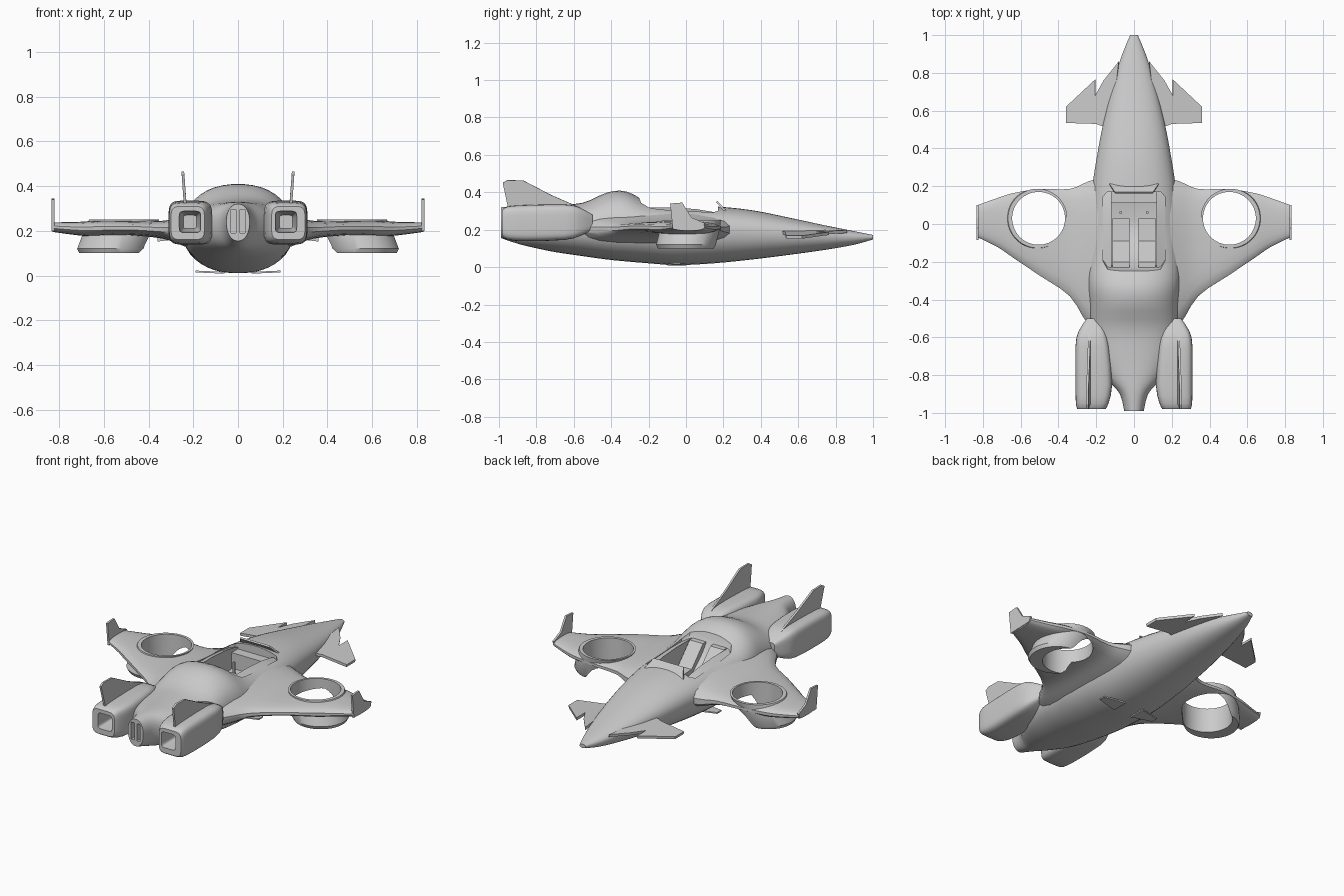
import bpy, bmesh, math
from mathutils import Vector

if "Cube" in bpy.data.objects:
    bpy.data.objects.remove(bpy.data.objects["Cube"])

grey = bpy.data.materials.new("light_grey")
grey.use_nodes = True
grey.diffuse_color = (0.6, 0.6, 0.6, 1)
grey.node_tree.nodes["Principled BSDF"].inputs["Base Color"].default_value = (0.6, 0.6, 0.6, 1)


def finish(name, bm):
    """Turn a bmesh into a grey object."""
    bmesh.ops.recalc_face_normals(bm, faces=bm.faces)
    me = bpy.data.meshes.new(name)
    bm.to_mesh(me)
    bm.free()
    me.materials.append(grey)
    ob = bpy.data.objects.new(name, me)
    bpy.context.collection.objects.link(ob)
    return ob


def activate(ob):
    bpy.ops.object.select_all(action="DESELECT")
    ob.select_set(True)
    bpy.context.view_layer.objects.active = ob


def smooth(ob, angle=35):
    activate(ob)
    bpy.ops.object.shade_smooth_by_angle(angle=math.radians(angle))


def cut(ob, cutter):
    """Subtract a cutter and throw it away."""
    mod = ob.modifiers.new("cut", "BOOLEAN")
    mod.operation, mod.solver, mod.object = "DIFFERENCE", "EXACT", cutter
    activate(ob)
    bpy.ops.object.modifier_apply(modifier="cut")
    bpy.data.objects.remove(cutter)


def mirror(ob):
    ob.modifiers.new("mirror", "MIRROR").use_mirror_merge = False


def loft(name, rings):
    """Skin closed rings of points and cap both ends."""
    bm = bmesh.new()
    rows = [[bm.verts.new(p) for p in r] for r in rings]
    n = len(rows[0])
    for a, b in zip(rows, rows[1:]):
        for i in range(n):
            j = (i + 1) % n
            bm.faces.new((a[i], a[j], b[j], b[i]))
    bm.faces.new(rows[0])
    bm.faces.new(rows[-1])
    return finish(name, bm)


def plate(name, points, thickness):
    """Extrude an outline both ways along its normal."""
    pts = [Vector(p) for p in points]
    n = (pts[1] - pts[0]).cross(pts[2] - pts[0]).normalized() * thickness / 2
    return loft(name, [[p - n for p in pts], [p + n for p in pts]])


def box(name, lo, hi):
    (x0, y0, z0), (x1, y1, z1) = lo, hi
    return loft(name, [[(x0, y0, z), (x1, y0, z), (x1, y1, z), (x0, y1, z)] for z in (z0, z1)])


def oval(a0, a1, b0, bm_, b1, power, n):
    """Superellipse spanning a0..a1 and b0..b1, widest at bm_."""
    out = []
    for i in range(n):
        t = 2 * math.pi * (i + 0.5) / n
        c, s = math.cos(t), math.sin(t)
        u = math.copysign(abs(c) ** (2 / power), c)
        v = math.copysign(abs(s) ** (2 / power), s)
        out.append(((a0 + a1) / 2 + u * (a1 - a0) / 2, bm_ + v * ((b1 - bm_) if v > 0 else (bm_ - b0))))
    return out


def refine(rows, steps):
    """Catmull-Rom interpolation between stations."""
    out = []
    for i in range(len(rows) - 1):
        p0, p1, p2, p3 = (rows[max(0, min(len(rows) - 1, i + k))] for k in (-1, 0, 1, 2))
        for s in range(steps):
            t = s / steps
            out.append([b + t / 2 * (c - a + t * (2 * a - 5 * b + 4 * c - d + t * (3 * (b - c) + d - a)))
                        for a, b, c, d in zip(p0, p1, p2, p3)])
    return out + [rows[-1]]


# Hull: y, half width, bottom, widest height, top
hull_rows = [
    (1, .02, .148, .16, .172), (.9, .062, .12, .16, .192), (.75, .11, .093, .17, .222),
    (.55, .16, .065, .18, .265), (.35, .198, .04, .19, .305), (.15, .228, .02, .2, .325),
    (-.05, .245, .01, .2, .33), (-.2, .25, .02, .2, .35), (-.32, .25, .03, .2, .405),
    (-.42, .24, .04, .2, .4), (-.55, .23, .058, .21, .345), (-.7, .2, .08, .22, .332),
    (-.82, .14, .105, .23, .33), (-.9, .075, .125, .24, .328), (-.99, .052, .155, .24, .32)]
hull = loft("hull", [[(x, y, z) for x, z in oval(-w, w, b, m, t, 2.2, 40)]
                     for y, w, b, m, t in refine(hull_rows, 3)])

# Open cockpit with a sloped back
well = [(.17, .6), (.17, .19), (.02, .16), (-.1, .18), (-.22, .29), (-.25, .37), (-.25, .6)]
cut(hull, loft("cockpit_cutter", [[(x, y * k, z) for y, z in well]
                                  for x, k in ((-.165, .85), (-.14, 1), (.14, 1), (.165, .85))]))
# Twin slots in the centre exhaust
for x in (-.02, .02):
    cut(hull, box("slot_cutter", (x - .011, -1.1, .19), (x + .011, -.93, .295)))
smooth(hull)

# Wings: x, front edge, back edge, bottom, top
wing_rows = [
    (.12, .26, -.64, .09, .32), (.24, .23, -.54, .13, .27), (.34, .188, -.385, .165, .245),
    (.5, .188, -.275, .18, .245), (.64, .165, -.18, .175, .245), (.72, .14, -.125, .18, .24),
    (.83, .1, -.07, .195, .238)]


def lift_cutter():
    return loft("fan_cutter", [[(x, y, z) for x, y in oval(.365, .645, -.11, .03, .17, 2, 40)]
                               for z in (0, .5)])


wing = loft("wing", [[(x, y, z) for y, z in oval(yb, yf, b, (b + t) / 2, t, 2.6, 20)]
                     for x, yf, yb, b, t in refine(wing_rows, 3)])
cut(wing, lift_cutter())

# Lift fan duct, flaring outward toward the bottom
duct = loft("lift_fan_duct", [[(x, y, z) for x, y in oval(cx - r, cx + r, cy - r, cy, cy + r, 2, 40)]
                              for cx, cy, r, z in ((.56, 0, .15, .1), (.56, 0, .16, .12),
                                                   (.53, .02, .16, .2), (.51, .03, .157, .25))])
cut(duct, lift_cutter())

# Rear engine pods: y, inner x, outer x, bottom, top
pod_rows = [(-.98, .15, .3, .16, .31), (-.95, .135, .308, .145, .325), (-.85, .115, .31, .138, .332),
            (-.65, .13, .31, .145, .335), (-.57, .15, .295, .165, .32), (-.5, .18, .25, .2, .28)]
pod = loft("engine_pod", [[(x, y, z) for x, z in oval(a, b, c, (c + d) / 2, d, 5, 28)]
                          for y, a, b, c, d in refine(pod_rows, 2)])
cut(pod, loft("nozzle_cutter", [[(x, y, z) for x, z in oval(.215 - r, .215 + r, .24 - r, .24, .24 + r, 6, 20)]
                                for y, r in ((-1.1, .05), (-.97, .048), (-.82, .03))]))

for part in (wing, duct, pod):
    smooth(part)
    mirror(part)

# Tail fins, wing tip fins, canards and belly skids
fins = [
    plate("tail_fin", [(.236, -.95, .31), (.246, -.98, .45), (.247, -.955, .465), (.247, -.87, .463),
                       (.241, -.72, .385), (.236, -.57, .32)], .012),
    plate("wing_tip_fin", [(.828, -.07, .2), (.828, -.085, .34), (.828, -.02, .345), (.828, .03, .265),
                           (.828, .1, .235), (.828, .09, .205)], .012),
    plate("canard", [(.12, .5, .19), (.2, .53, .18), (.36, .535, .16), (.36, .62, .16), (.205, .765, .18),
                     (.205, .68, .18), (.16, .76, .185), (.08, .86, .19)], .016),
    plate("belly_skid", [(.06, -.1, .012), (.19, -.07, .018), (.19, -.03, .018), (.06, 0, .012)], .008)]
for fin in fins:
    mirror(fin)

# Windscreen lip and instrument panel
plate("windscreen_lip", [(-.13, .21, .3), (.13, .21, .3), (.1, .165, .35), (-.1, .165, .35)], .01)
box("instrument_panel", (-.13, .11, .18), (.13, .18, .275))

# Side by side seats and control sticks
seat_profile = [(.03, .165), (.03, .2), (-.09, .205), (-.2, .32), (-.235, .32), (-.12, .17)]
seat = loft("seat", [[(x, y, z) for y, z in seat_profile] for x in (.025, .115)])
stick = box("control_stick", (.064, .055, .15), (.076, .067, .25))
for part in (seat, stick):
    mirror(part)
